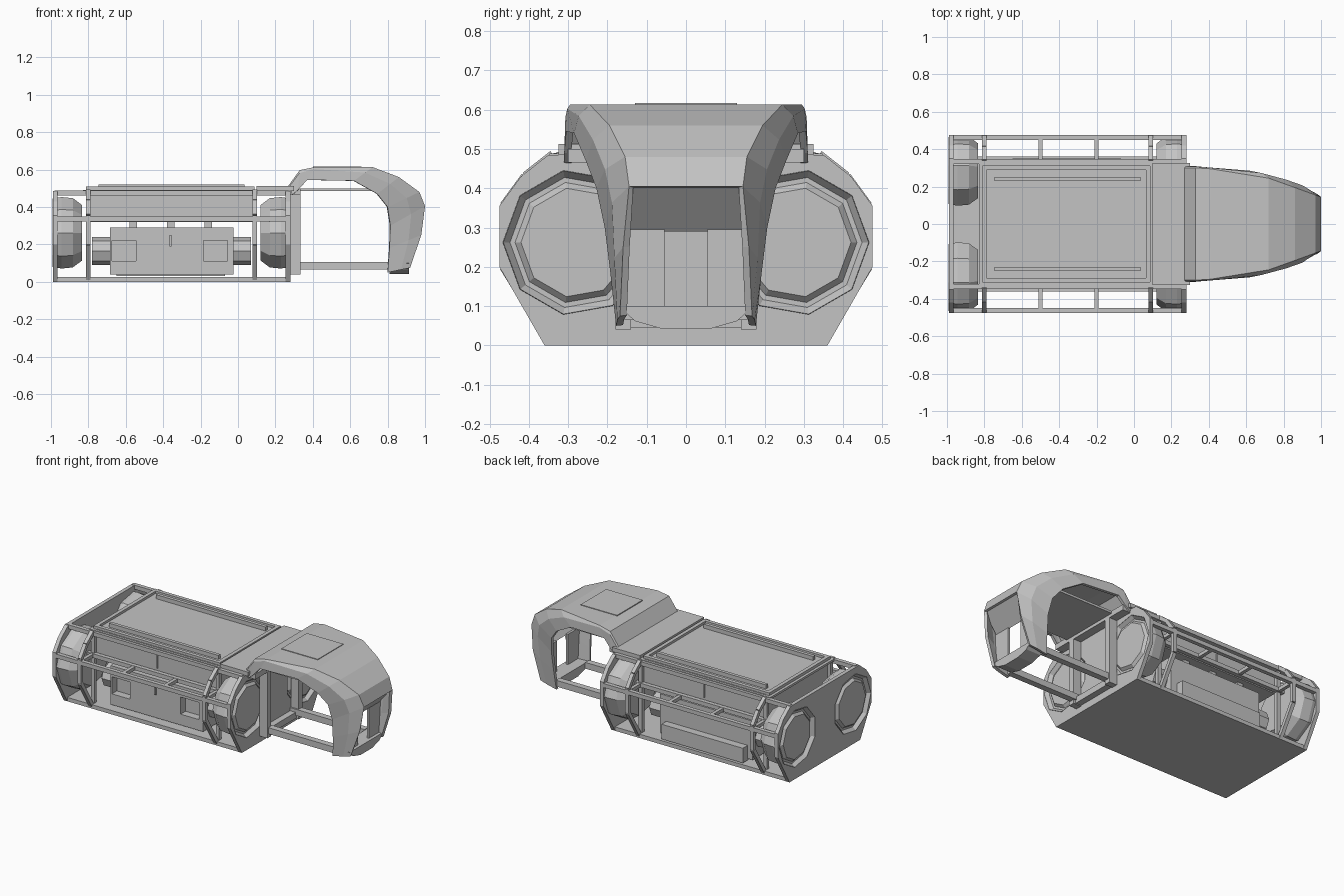
import bpy, bmesh, math
from mathutils import Vector

if "Cube" in bpy.data.objects:
    bpy.data.objects.remove(bpy.data.objects["Cube"])

grey = bpy.data.materials.new("hull grey")
grey.use_nodes = True
grey.diffuse_color = (0.55, 0.55, 0.55, 1)
grey.node_tree.nodes["Principled BSDF"].inputs["Base Color"].default_value = (0.55, 0.55, 0.55, 1)


def make(name, bm):
    bmesh.ops.recalc_face_normals(bm, faces=bm.faces[:])
    mesh = bpy.data.meshes.new(name)
    bm.to_mesh(mesh)
    bm.free()
    mesh.materials.append(grey)
    ob = bpy.data.objects.new(name, mesh)
    bpy.context.scene.collection.objects.link(ob)
    return ob


def box(name, x, y, z):
    bm = bmesh.new()
    bmesh.ops.create_cube(bm, size=1)
    for v in bm.verts:
        v.co = [(a + b) / 2 + c * (b - a) for (a, b), c in zip((x, y, z), v.co)]
    return make(name, bm)


def beam(name, a, b, t=0.024):
    a, b = Vector(a), Vector(b)
    bm = bmesh.new()
    bmesh.ops.create_cube(bm, size=1)
    turn = (b - a).to_track_quat('Z', 'Y')
    for v in bm.verts:
        v.co = turn @ Vector((v.co.x * t, v.co.y * t, v.co.z * (b - a).length)) + (a + b) / 2
    return make(name, bm)


def slab(name, outline, x0, x1):
    """Extrude a y-z outline along x."""
    bm = bmesh.new()
    rings = [[bm.verts.new((x, y, z)) for y, z in outline] for x in (x0, x1)]
    bm.faces.new(rings[0])
    bm.faces.new(rings[1])
    for i in range(len(outline)):
        j = (i + 1) % len(outline)
        bm.faces.new((rings[0][i], rings[0][j], rings[1][j], rings[1][i]))
    return make(name, bm)


def lathe(name, profile, y, z, sides=9):
    """Closed turned shape round an x axis from (x, radius) points."""
    side = 1 if y > 0 else -1
    bm = bmesh.new()
    rings = []
    for x, r in profile:
        rings.append([bm.verts.new((x, y + side * r * math.cos(math.tau * i / sides),
                                    z + r * math.sin(math.tau * i / sides))) for i in range(sides)])
    for p, q in zip(rings, rings[1:]):
        for i in range(sides):
            j = (i + 1) % sides
            bm.faces.new((p[i], p[j], q[j], q[i]))
    bm.faces.new(rings[0])
    bm.faces.new(rings[-1])
    return make(name, bm)


def cut(target, cutter):
    cutter.hide_render = True
    cutter.hide_set(True)
    mod = target.modifiers.new("cut", 'BOOLEAN')
    mod.object = cutter
    mod.solver = 'EXACT'


# Hull floor and end bulkheads
half = [(0.36, 0), (0.475, 0.2), (0.475, 0.355), (0.42, 0.43), (0.35, 0.485)]
outline = half + [(-y, z) for y, z in reversed(half)]
box("floor", (-0.99, 0.28), (-0.36, 0.36), (0, 0.025))
ENGINE_Y, ENGINE_Z = 0.28, 0.262
for name, x0, x1 in (("rear", -0.99, -0.965), ("front", 0.255, 0.28)):
    plate = slab(name + "_bulkhead", outline, x0, x1)
    for s in (-1, 1):
        cutter = lathe("engine_hole_cutter", [(x0 - 0.1, 0.186), (x1 + 0.1, 0.186)], s * ENGINE_Y, ENGINE_Z)
        cut(plate, cutter)

# Four faceted engines with raised discs
for s in (-1, 1):
    for name, face, d in (("rear", -0.993, 1), ("front", 0.28, -1)):
        prof = [(0.006, 0.001), (0.006, 0.14), (0.022, 0.155), (0.022, 0.168), (0, 0.185),
                (0.05, 0.194), (0.11, 0.188), (0.16, 0.15), (0.16, 0.001)]
        lathe(name + "_engine", [(face + d * x, r) for x, r in prof], s * ENGINE_Y, ENGINE_Z)

# Side cage: ribs, rails and ties
for s in (-1, 1):
    for x in (-0.8, 0.09):
        path = [(x, s * (y - 0.012), max(z, 0.012)) for y, z in half]
        for a, b in zip(path, path[1:]):
            beam("cage_rib", a, b)
        beam("inner_post", (x, s * 0.325, 0), (x, s * 0.325, 0.49))
    beam("cage_rail", (-0.98, s * 0.462, 0.335), (0.27, s * 0.462, 0.335), 0.026)
    beam("inner_rail", (-0.9, s * 0.335, 0.335), (0.18, s * 0.335, 0.335), 0.026)
    beam("top_rail", (-0.98, s * 0.335, 0.475), (0.27, s * 0.335, 0.475), 0.026)
    for x in (-0.8, -0.5, -0.2, 0.09):
        beam("cage_tie", (x, s * 0.33, 0.335), (x, s * 0.465, 0.335), 0.022)

# Cargo container with raised roof lip and rods
box("container", (-0.79, 0.08), (-0.315, 0.315), (0.32, 0.495))
box("container_roof", (-0.83, 0.11), (-0.33, 0.33), (0.478, 0.492))
for s in (-1, 1):
    box("roof_side_lip", (-0.81, 0.085), (s * 0.3 - 0.012, s * 0.3 + 0.012), (0.49, 0.51))
    box("roof_rod", (-0.745, 0.035), (s * 0.24 - 0.011, s * 0.24 + 0.011), (0.49, 0.521))
    box("side_seam", (-0.356, -0.35), (s * 0.318 - 0.004, s * 0.318 + 0.004), (0.36, 0.47))
for x in (-0.8, 0.075):
    box("roof_end_lip", (x - 0.012, x + 0.012), (-0.31, 0.31), (0.49, 0.51))

# Lower machinery box: windows on the front side, ledge on the back
lower = box("machinery_box", (-0.685, -0.025), (-0.32, 0.3), (0.04, 0.29))
for x in (-0.61, -0.12):
    cut(lower, box("window_cutter", (x - 0.065, x + 0.065), (-0.36, -0.27), (0.11, 0.22)))
box("box_handle", (-0.366, -0.356), (-0.33, -0.31), (0.19, 0.25))
box("back_ledge", (-0.65, -0.07), (0.29, 0.35), (0.03, 0.125))
for s in (-1, 1):
    for x in (-0.78, -0.025):
        lathe("side_drum", [(x, 0.075), (x + 0.095, 0.075)], s * 0.2, 0.165, 8)
for x in (-0.56, -0.36, -0.16):
    box("container_support", (x - 0.02, x + 0.02), (-0.28, 0.28), (0.28, 0.325))

# Roof bridge to the cabin
box("bridge_roof", (0.1, 0.3), (-0.325, 0.325), (0.485, 0.512))

# Cabin shell: (outer x, z), (inner x, z), outer half width, inner half width
stations = [((0.27, 0.515), (0.29, 0.465), 0.3, 0.31), ((0.33, 0.597), (0.32, 0.49), 0.3, 0.31),
            ((0.41, 0.613), (0.37, 0.545), 0.295, 0.305), ((0.72, 0.613), (0.62, 0.54), 0.245, 0.285),
            ((0.86, 0.56), (0.745, 0.47), 0.195, 0.255), ((0.97, 0.48), (0.80, 0.4), 0.155, 0.228),
            ((1.0, 0.405), (0.815, 0.3), 0.145, 0.207), ((0.98, 0.25), (0.81, 0.18), 0.16, 0.192),
            ((0.92, 0.075), (0.80, 0.05), 0.168, 0.178)]
bm = bmesh.new()
rows = []
for k, (o, i, wo, wi) in enumerate(stations):
    o, i = Vector(o), Vector(i)
    m = i.lerp(o, 0.85 if k < 3 else 0.6)
    side = [(i, wi), (m, wi * 0.7 + wo * 0.3), (o, wo)]
    pts = side + [(p, -y) for p, y in reversed(side)]
    rows.append([bm.verts.new((p.x, y, p.y)) for p, y in pts])
for k, (p, q) in enumerate(zip(rows, rows[1:])):
    for j in range(5):
        if j == 2 and k >= 6:      # open windscreen
            continue
        bm.faces.new((p[j], p[j + 1], q[j + 1], q[j]))
shell = make("cabin_shell", bm)
solid = shell.modifiers.new("thickness", 'SOLIDIFY')
solid.thickness = 0.018
solid.offset = -1

# Cabin ceiling liner
box("cabin_ceiling", (0.32, 0.74), (-0.2, 0.2), (0.485, 0.5))

# Chin, recessed brow and screen frame
keel = [(0.172, 0.1), (0.13, 0.062), (0.06, 0.042)]
slab("chin", keel + [(-y, z) for y, z in reversed(keel)], 0.81, 0.915)
bm = bmesh.new()
bm.faces.new([bm.verts.new(v) for v in ((0.99, -0.15, 0.41), (0.99, 0.15, 0.41), (0.89, 0.165, 0.29), (0.89, -0.165, 0.29))])
make("brow_recess", bm)
for s in (-1, 1):
    box("screen_panel", (0.88, 0.895), sorted((s * 0.055, s * 0.17)), (0.09, 0.295))
box("roof_hatch", (0.4, 0.66), (-0.13, 0.13), (0.61, 0.617))

# Cabin underframe and door posts
for s in (-1, 1):
    box("cabin_rail", (0.28, 0.81), (s * 0.15 - 0.02, s * 0.15 + 0.02), (0.065, 0.105))
    box("cabin_post", (0.28, 0.335), (s * 0.16 - 0.02, s * 0.16 + 0.02), (0.04, 0.5))
box("cabin_cross_bar", (0.28, 0.32), (-0.16, 0.16), (0.045, 0.085))
box("cabin_header", (0.28, 0.335), (-0.3, 0.3), (0.465, 0.5))
